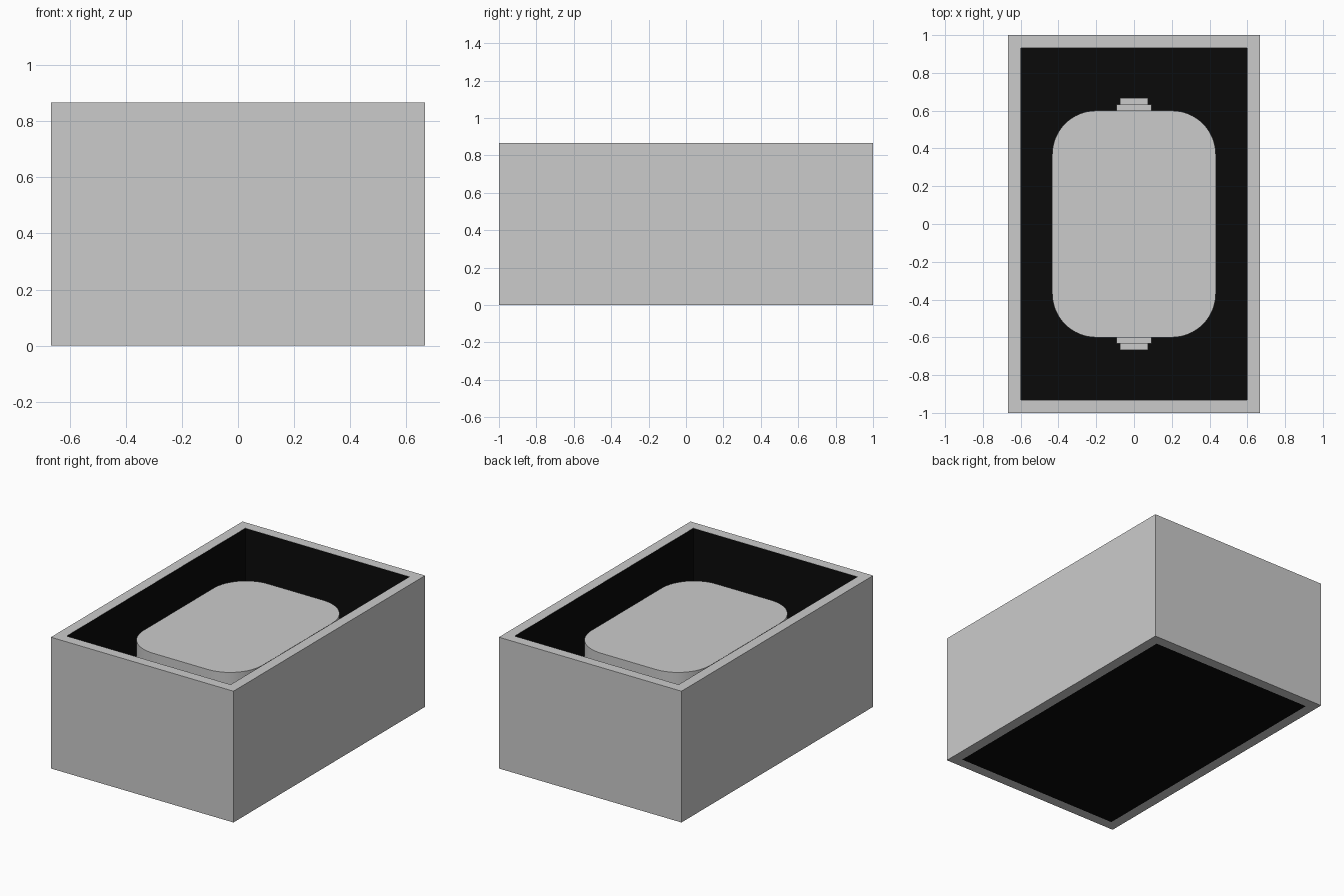
import bpy, bmesh, math

if "Cube" in bpy.data.objects:
    bpy.data.objects.remove(bpy.data.objects["Cube"])

HX, HY, H = 0.667, 1.0, 0.867   # outer half sizes and height
WALL, FLOOR = 0.067, 0.067
BODY_TOP = 0.733


def finish(name, bm, mat=None):
    bmesh.ops.recalc_face_normals(bm, faces=bm.faces)
    mesh = bpy.data.meshes.new(name)
    bm.to_mesh(mesh)
    bm.free()
    obj = bpy.data.objects.new(name, mesh)
    bpy.context.collection.objects.link(obj)
    if mat:
        mesh.materials.append(mat)
    return obj


def rect(hx, hy):
    return [(-hx, -hy), (hx, -hy), (hx, hy), (-hx, hy)]


def rounded_rect(hx, hy, r, n=16):
    pts = []
    for k, (sx, sy) in enumerate([(1, 1), (-1, 1), (-1, -1), (1, -1)]):
        for i in range(n + 1):
            a = math.pi / 2 * (k + i / n)
            pts.append((sx * (hx - r) + r * math.cos(a), sy * (hy - r) + r * math.sin(a)))
    return pts


def loft(rings, cap=True, closed=False):
    """Bridge (outline, z) rings; cap the ends or join last to first."""
    bm = bmesh.new()
    loops = [[bm.verts.new((x, y, z)) for x, y in pts] for pts, z in rings]
    pairs = list(zip(loops, loops[1:])) + ([(loops[-1], loops[0])] if closed else [])
    for a, b in pairs:
        for i in range(len(a)):
            j = (i + 1) % len(a)
            bm.faces.new((a[i], a[j], b[j], b[i]))
    if cap and not closed:
        bm.faces.new(loops[0])
        bm.faces.new(loops[-1])
    return bm


def box(name, hx, y0, y1, z0, z1):
    pts = [(-hx, y0), (hx, y0), (hx, y1), (-hx, y1)]
    return finish(name, loft([(pts, z0), (pts, z1)]))


black = bpy.data.materials.new("black_lining")
black.diffuse_color = (0.003, 0.003, 0.003, 1)
black.use_nodes = True
black.node_tree.nodes["Principled BSDF"].inputs["Base Color"].default_value = black.diffuse_color

# outer frame: four walls around an open middle
ox, oy = rect(HX, HY), rect(HX - WALL, HY - WALL)
finish("outer_frame", loft([(ox, 0), (ox, H), (oy, H), (oy, 0)], closed=True))

# black lining: floor and thin inner walls
inner = rect(HX - WALL - 0.002, HY - WALL - 0.002)
finish("black_lining", loft([(oy, 0), (oy, H - 0.001), (inner, H - 0.001), (inner, FLOOR)]), black)

# rounded block standing in the box
outline = rounded_rect(0.433, 0.6, 0.233)
block = finish("rounded_block", loft([(outline, FLOOR), (outline, BODY_TOP)]))
bpy.context.view_layer.objects.active = block
block.select_set(True)
bpy.ops.object.shade_smooth_by_angle(angle=math.radians(30))

# stepped pegs on both ends of the block
mid = (FLOOR + BODY_TOP) / 2
for s, side in ((-1, "front"), (1, "back")):
    for part, hx, a, b in (("collar", 0.092, 0.6, 0.633), ("tip", 0.073, 0.633, 0.667)):
        box(f"{side}_peg_{part}", hx, min(s * a, s * b), max(s * a, s * b), mid - hx, mid + hx)
